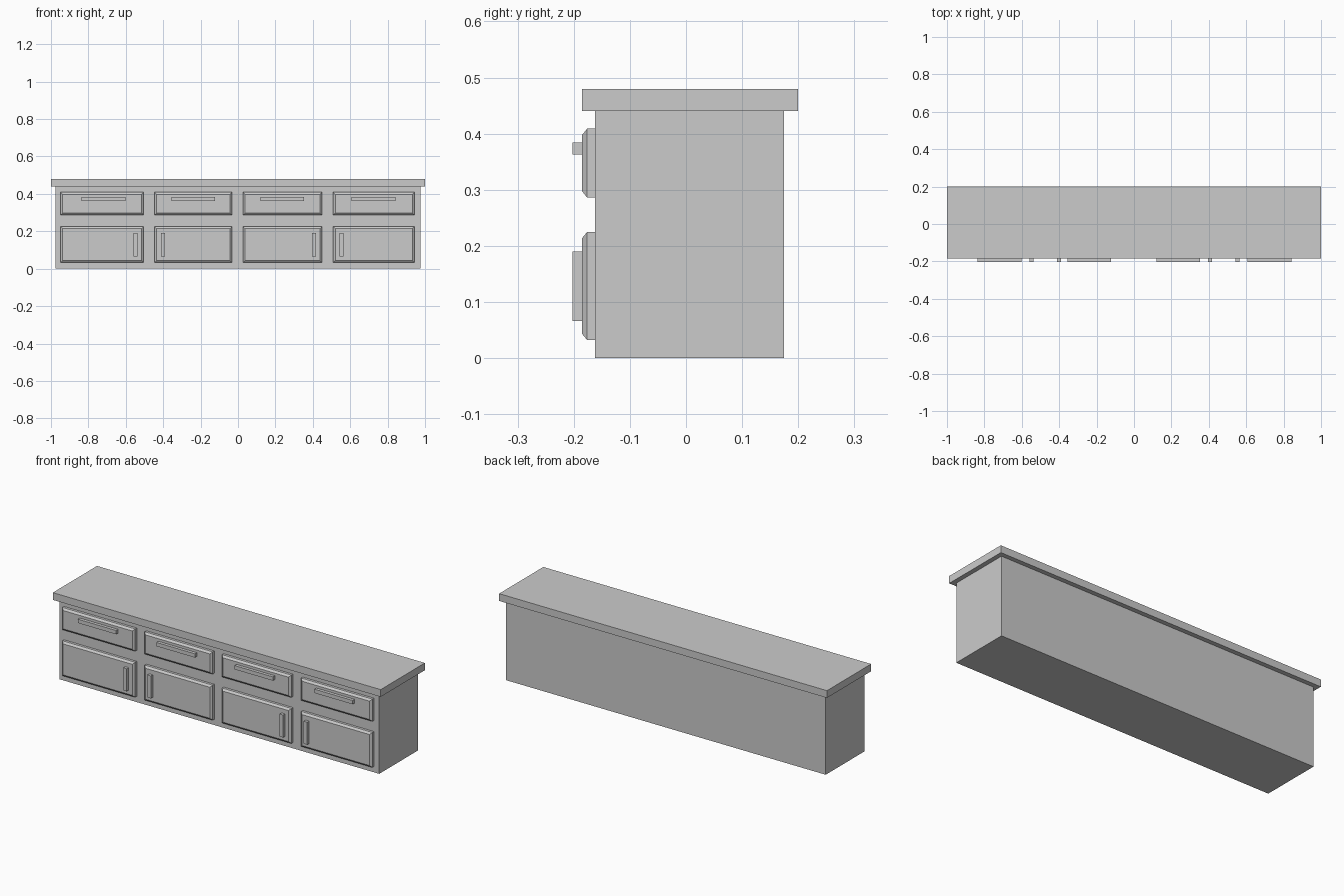
import bpy, bmesh

if "Cube" in bpy.data.objects:
    bpy.data.objects.remove(bpy.data.objects["Cube"])


def mesh_object(name, bm):
    bmesh.ops.recalc_face_normals(bm, faces=bm.faces)
    me = bpy.data.meshes.new(name)
    bm.to_mesh(me)
    bm.free()
    ob = bpy.data.objects.new(name, me)
    bpy.context.collection.objects.link(ob)
    return ob


def loft(name, rings):
    """Stack of x-z rectangles, each (x0, x1, z0, z1, y), joined and capped."""
    bm = bmesh.new()
    loops = [[bm.verts.new((x, y, z)) for x, z in ((x0, z0), (x1, z0), (x1, z1), (x0, z1))]
             for x0, x1, z0, z1, y in rings]
    for a, b in zip(loops, loops[1:]):
        for i in range(4):
            j = (i + 1) % 4
            bm.faces.new((a[i], a[j], b[j], b[i]))
    bm.faces.new(loops[0])
    bm.faces.new(loops[-1])
    return mesh_object(name, bm)


def box(name, x0, x1, y0, y1, z0, z1):
    return loft(name, [(x0, x1, z0, z1, y1), (x0, x1, z0, z1, y0)])


FRONT, EDGE, FACE, GRIP = -0.162, -0.176, -0.185, -0.202


def panel(name, x0, x1, z0, z1, inset=0.011):
    """Raised front with a chamfered rim."""
    return loft(name, [(x0, x1, z0, z1, FRONT), (x0, x1, z0, z1, EDGE),
                       (x0 + inset, x1 - inset, z0 + inset, z1 - inset, FACE)])


# carcass and worktop
box("cabinet_body", -0.975, 0.975, FRONT, 0.175, 0, 0.44)
box("worktop", -1, 1, -0.185, 0.2, 0.44, 0.48)

# columns: panel left, panel right, drawer handle centre, door handle centre
columns = [(-0.948, -0.504, -0.719, -0.548),
           (-0.446, -0.031, -0.239, -0.401),
           (0.026, 0.449, 0.237, 0.406),
           (0.509, 0.943, 0.724, 0.553)]
for n, (x0, x1, bar, pull) in enumerate(columns, 1):
    panel(f"drawer_{n}", x0, x1, 0.286, 0.409)
    panel(f"door_{n}", x0, x1, 0.032, 0.225)
    box(f"drawer_handle_{n}", bar - 0.117, bar + 0.117, GRIP, FACE, 0.363, 0.384)
    box(f"door_handle_{n}", pull - 0.0105, pull + 0.0105, GRIP, FACE, 0.066, 0.19)
